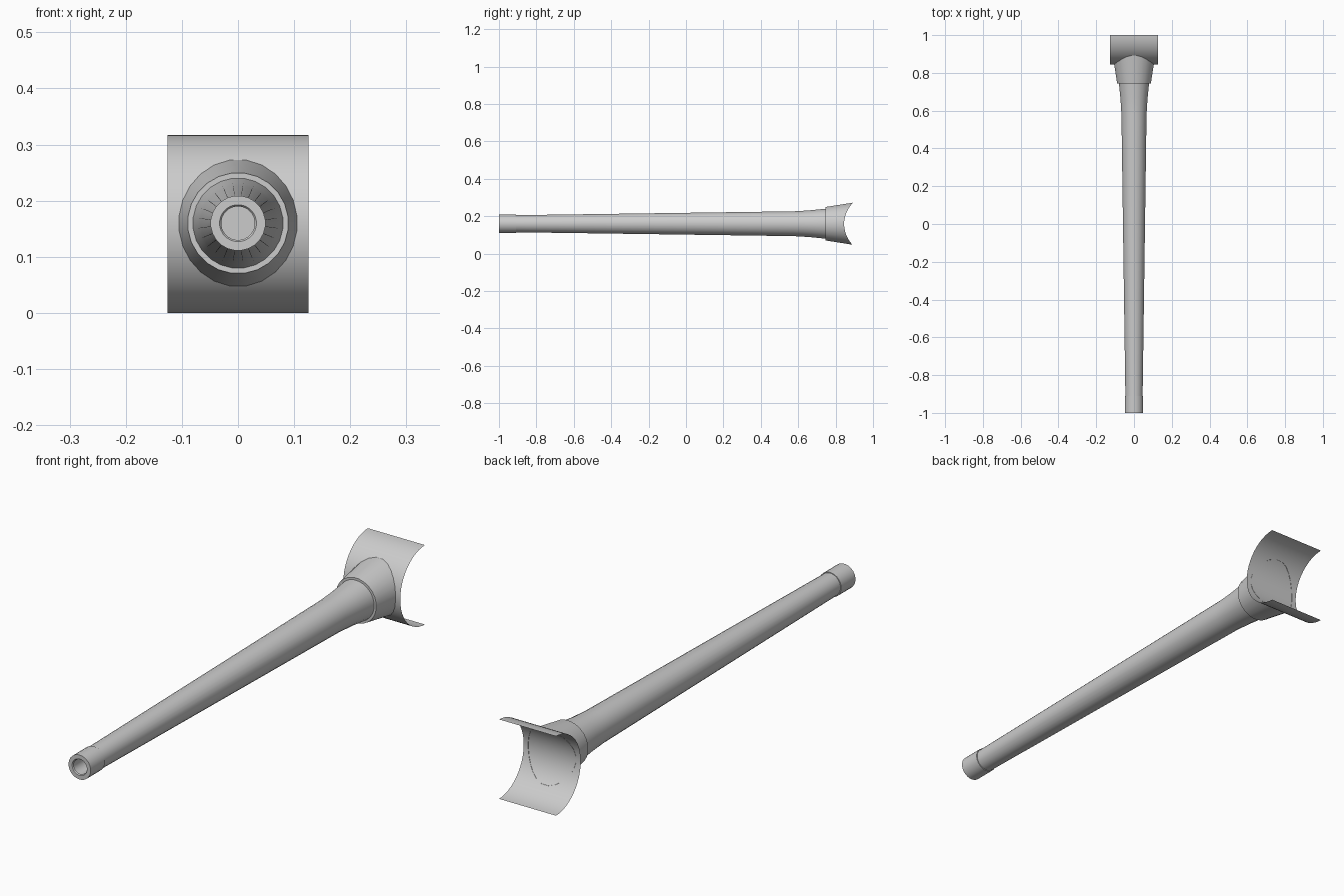
import bpy, bmesh, math

if "Cube" in bpy.data.objects:
    bpy.data.objects.remove(bpy.data.objects["Cube"])

AXIS_Z = 0.16       # height of the barrel axis
ARC_Z = 0.1587      # mantlet arc centre and radius
ARC_Y, ARC_R = 1.003, 0.1587
HALF_W = 0.126
SIDES = 24

steel = bpy.data.materials.new("grey steel")
steel.diffuse_color = (0.6, 0.6, 0.6, 1)
steel.use_nodes = True
steel.node_tree.nodes["Principled BSDF"].inputs["Base Color"].default_value = steel.diffuse_color


def finish(name, bm, flip=False, recalc=True):
    bmesh.ops.remove_doubles(bm, verts=bm.verts, dist=1e-5)
    if recalc:
        bmesh.ops.recalc_face_normals(bm, faces=bm.faces)
    mesh = bpy.data.meshes.new(name)
    bm.to_mesh(mesh)
    bm.free()
    mesh.materials.append(steel)
    ob = bpy.data.objects.new(name, mesh)
    bpy.context.collection.objects.link(ob)
    bpy.ops.object.select_all(action='DESELECT')
    ob.select_set(True)
    bpy.context.view_layer.objects.active = ob
    bpy.ops.object.shade_smooth_by_angle(angle=math.radians(30))
    return ob


def ring(bm, r, y):
    """Ring round the barrel axis; r and y may depend on the angle."""
    verts = []
    for i in range(SIDES):
        a = 2 * math.pi * (i + 0.5) / SIDES
        rr, yy = (r, y) if y is not None else saddle(a)
        verts.append(bm.verts.new((rr * math.cos(a), yy, AXIS_Z + rr * math.sin(a))))
    return verts


def saddle(a):
    """Where the sleeve cone meets the curved mantlet."""
    y = 0.85
    for _ in range(12):
        r = 0.09 + 0.16 * (y - 0.745)
        dz = AXIS_Z + r * math.sin(a) - ARC_Z
        y = ARC_Y - math.sqrt(ARC_R ** 2 - dz ** 2)
    return r, y + 0.001


def lathe(name, profile, cap_start=False):
    bm = bmesh.new()
    rings = [ring(bm, r, y) for r, y in profile]
    if cap_start:
        bm.faces.new(rings[0])
    for a, b in zip(rings, rings[1:]):
        for i in range(SIDES):
            j = (i + 1) % SIDES
            # wound so that the outside of a ring running towards +y faces out
            bm.faces.new((a[i], b[i], b[j], a[j]))
    return finish(name, bm)


# Barrel: bore, muzzle collar, long taper and flared root
lathe("barrel", [(0.03, -0.91), (0.03, -0.996), (0.033, -1.0), (0.049, -1.0),
                 (0.049, -0.91), (0.046, -0.91), (0.067, 0.58),
                 (0.072, 0.66), (0.081, 0.75)], cap_start=True)

# Sleeve: flat front lip and cone trimmed to the mantlet curve
lathe("sleeve", [(0.076, 0.745), (0.09, 0.745), (None, None)])

# Mantlet: thin half-cylinder plate
bm = bmesh.new()
STEPS = 24
rows = []
for i in range(STEPS + 1):
    t = math.pi * (i / STEPS - 0.5)
    y = ARC_Y - ARC_R * math.cos(t)
    y = min(y, 1.0)
    z = ARC_Z + ARC_R * math.sin(t)
    rows.append([bm.verts.new((x, y, z)) for x in (-HALF_W, HALF_W)])
for a, b in zip(rows, rows[1:]):
    bm.faces.new((a[0], a[1], b[1], b[0]))   # faces the front
finish("mantlet", bm, recalc=False)
